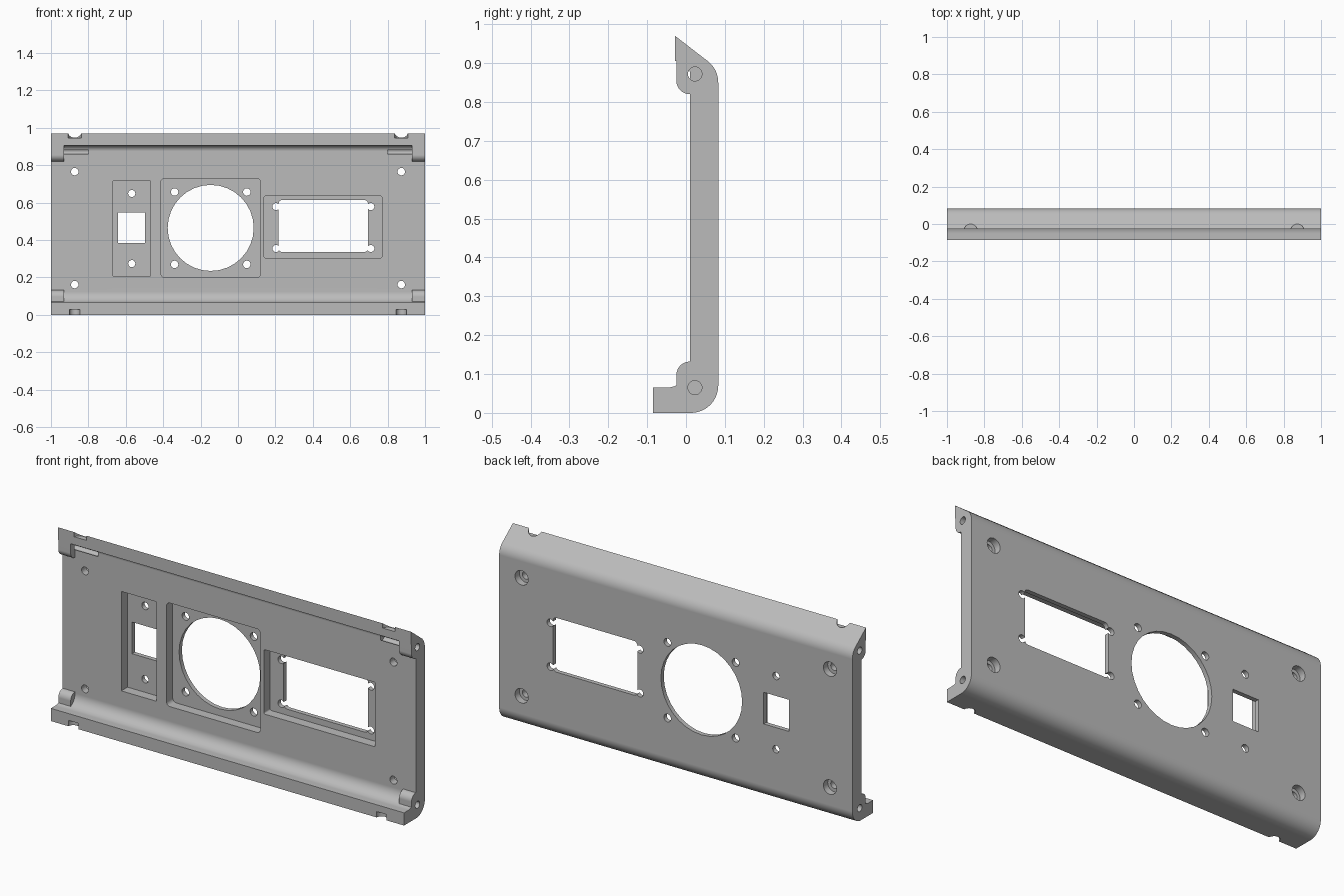
import bpy, bmesh, math
from mathutils import Vector

old = bpy.data.objects.get("Cube")
if old:
    bpy.data.objects.remove(old, do_unlink=True)

grey = bpy.data.materials.new("plain grey")
grey.use_nodes = True
colour = (0.5, 0.5, 0.5, 1)
grey.diffuse_color = colour
grey.node_tree.nodes["Principled BSDF"].inputs["Base Color"].default_value = colour


def arc(cx, cy, r, a0, a1, n=10):
    """Points along an arc, angles in degrees."""
    angles = [math.radians(a0 + (a1 - a0) * i / n) for i in range(n + 1)]
    return [(cx + r * math.cos(a), cy + r * math.sin(a)) for a in angles]


def circle(cx, cy, r, n=24):
    return arc(cx, cy, r, 0, 360, n)[:-1]


def rect(x0, x1, z0, z1, r=0):
    if not r:
        return [(x0, z0), (x1, z0), (x1, z1), (x0, z1)]
    return (arc(x1 - r, z1 - r, r, 0, 90, 5) + arc(x0 + r, z1 - r, r, 90, 180, 5)
            + arc(x0 + r, z0 + r, r, 180, 270, 5) + arc(x1 - r, z0 + r, r, 270, 360, 5))


def prism(name, outline, axis, start, end):
    """Extrude a 2D outline along the x, y or z axis."""
    place = {"x": lambda p, d: (d, p[0], p[1]),
             "y": lambda p, d: (p[0], d, p[1]),
             "z": lambda p, d: (p[0], p[1], d)}[axis]
    bm = bmesh.new()
    near = bm.faces.new([bm.verts.new(place(p, start)) for p in outline])
    made = bmesh.ops.extrude_face_region(bm, geom=[near])["geom"]
    shift = Vector(place((0, 0), end - start))
    bmesh.ops.translate(bm, vec=shift, verts=[g for g in made if isinstance(g, bmesh.types.BMVert)])
    bmesh.ops.recalc_face_normals(bm, faces=bm.faces)
    mesh = bpy.data.meshes.new(name)
    bm.to_mesh(mesh)
    bm.free()
    mesh.materials.append(grey)
    obj = bpy.data.objects.new(name, mesh)
    bpy.context.collection.objects.link(obj)
    return obj


def combine(target, tool, operation="DIFFERENCE"):
    tool.hide_render = True
    mod = target.modifiers.new("boolean", "BOOLEAN")
    mod.operation, mod.solver, mod.object = operation, "EXACT", tool
    bpy.context.view_layer.objects.active = target
    bpy.ops.object.modifier_apply(modifier=mod.name)
    bpy.data.objects.remove(tool, do_unlink=True)


# Panel cross-section: front face, back face, bottom lip and sloping top lip
FRONT, BACK, FLOOR = 0.01, 0.083, 0.06
section = ([(-0.085, 0)] + arc(0.013, 0.07, 0.07, -90, 0)
           + arc(0.013, 0.85, 0.07, 0, 57) + [(-0.028, 0.97), (-0.028, 0.905)]
           + arc(-0.02, 0.875, 0.03, 90, 0, 8)
           + arc(-0.05, 0.125, 0.06, 0, -90) + [(-0.085, 0.065)])
panel = prism("panel", section, "x", -1, 1)

# Rounded screw bosses in the four end corners
for x0, x1 in ((-1, -0.93), (0.93, 1)):
    low = [(-0.025, 0.05), (0.04, 0.05), (0.04, 0.132)] + arc(FRONT, 0.097, 0.035, 90, 180)
    high = [(-0.025, 0.91), (0.02, 0.91), (0.04, 0.89), (0.04, 0.82)] + arc(FRONT, 0.855, 0.035, 270, 180)
    for outline in (low, high):
        combine(panel, prism("screw_boss", outline, "x", x0, x1), "UNION")


def cut(outline, start=-0.2, end=0.2, axis="y"):
    combine(panel, prism("cutter", outline, axis, start, end))


# Switch recess with its square opening
cut(rect(-0.668, -0.468, 0.207, 0.716), end=FLOOR)
cut(rect(-0.642, -0.498, 0.385, 0.547))
for z in (0.274, 0.649):
    cut(circle(-0.568, z, 0.019))

# Fan recess with its round opening
cut(rect(-0.412, 0.12, 0.2, 0.73, 0.02), end=FLOOR)
cut(circle(-0.146, 0.465, 0.23, 32))
for x in (-0.339, 0.047):
    for z in (0.27, 0.657):
        cut(circle(x, z, 0.02))

# Socket recess with its rectangular opening
cut(rect(0.139, 0.77, 0.305, 0.635, 0.008), end=FLOOR)
cut(rect(0.217, 0.695, 0.336, 0.614, 0.02))
for x in (0.203, 0.71):
    for z in (0.355, 0.579):
        cut(circle(x, z, 0.019))

for side in (-1, 1):
    # Mounting holes, counterbored at the back
    for z in (0.162, 0.766):
        cut(circle(side * 0.873, z, 0.02))
        cut(circle(side * 0.873, z, 0.037), start=0.048)
    # Screw holes in the ends
    for z in (0.065, 0.872):
        cut(circle(0.023, z, 0.018), side * 0.8, side * 1.1, "x")
    # Notches in the lips
    cut(circle(side * 0.873, -0.036, 0.036), 0.946, 1.1, "z")
    cut(circle(side * 0.873, -0.085, 0.028), -0.1, 0.03, "z")

# Smooth curves with crisp edges
bpy.ops.object.select_all(action="DESELECT")
panel.select_set(True)
bpy.context.view_layer.objects.active = panel
bpy.ops.object.shade_smooth_by_angle(angle=math.radians(30))
weighted = panel.modifiers.new("weighted normals", "WEIGHTED_NORMAL")
weighted.keep_sharp = True
